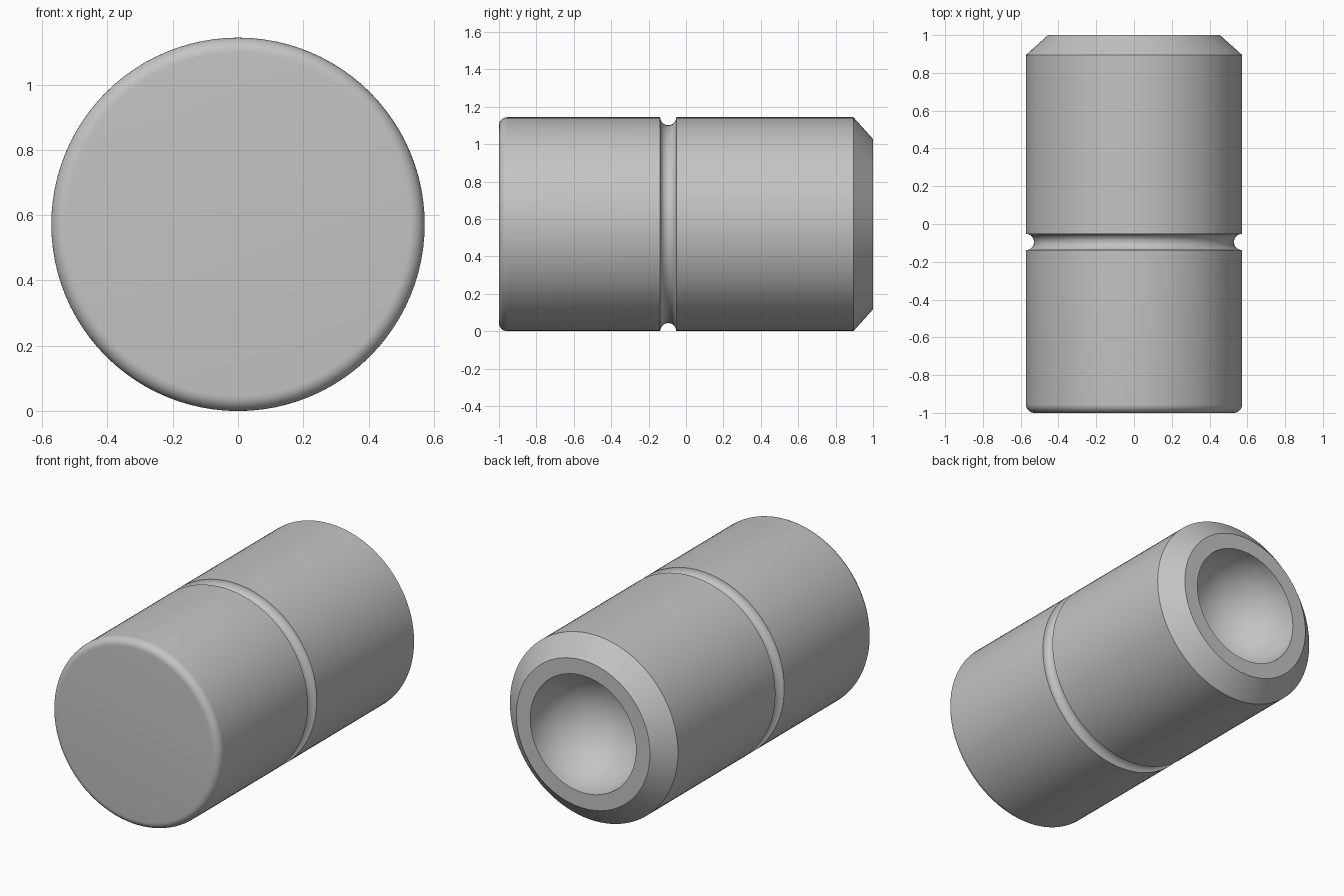
import bpy
import bmesh
from math import cos, sin, pi, radians
from mathutils import Vector

cube = bpy.data.objects.get("Cube")
if cube:
    bpy.data.objects.remove(cube, do_unlink=True)

RADIUS = 0.572
SEGMENTS = 96


def arc(r, y, size, start, end, steps):
    """Points (radius, y) along a circular arc, angles in degrees."""
    points = []
    for i in range(steps + 1):
        a = radians(start + (end - start) * i / steps)
        points.append((r + size * cos(a), y + size * sin(a)))
    return points


# Half profile: closed front, rounded edge, groove, chamfer, round socket
fillet, groove, bore = 0.045, 0.043, 0.36
profile = [(0, -1)]
profile += arc(RADIUS - fillet, -1 + fillet, fillet, -90, 0, 8)
profile += arc(RADIUS, -0.095, groove, 270, 90, 16)
profile += [(RADIUS, 0.895), (0.455, 1)]
profile += arc(0, 1, bore, 0, -90, 24)

# Revolve the profile about the long axis
bm = bmesh.new()
verts = [bm.verts.new((r, y, 0)) for r, y in profile]
edges = [bm.edges.new(pair) for pair in zip(verts, verts[1:])]
bmesh.ops.spin(bm, geom=verts + edges, cent=(0, 0, 0), axis=(0, 1, 0),
               angle=2 * pi, steps=SEGMENTS)
bmesh.ops.remove_doubles(bm, verts=bm.verts, dist=0.0001)
bmesh.ops.translate(bm, verts=bm.verts, vec=Vector((0, 0, RADIUS)))
bmesh.ops.recalc_face_normals(bm, faces=bm.faces)

mesh = bpy.data.meshes.new("grooved_plug")
bm.to_mesh(mesh)
bm.free()
plug = bpy.data.objects.new("grooved_plug", mesh)
bpy.context.collection.objects.link(plug)

# Plain grey finish
grey = bpy.data.materials.new("plain_grey")
grey.use_nodes = True
colour = (0.55, 0.55, 0.55, 1)
grey.diffuse_color = colour
grey.node_tree.nodes["Principled BSDF"].inputs["Base Color"].default_value = colour
mesh.materials.append(grey)

# Smooth curves, crisp rims
bpy.ops.object.select_all(action="DESELECT")
plug.select_set(True)
bpy.context.view_layer.objects.active = plug
bpy.ops.object.shade_smooth_by_angle(angle=radians(30))
